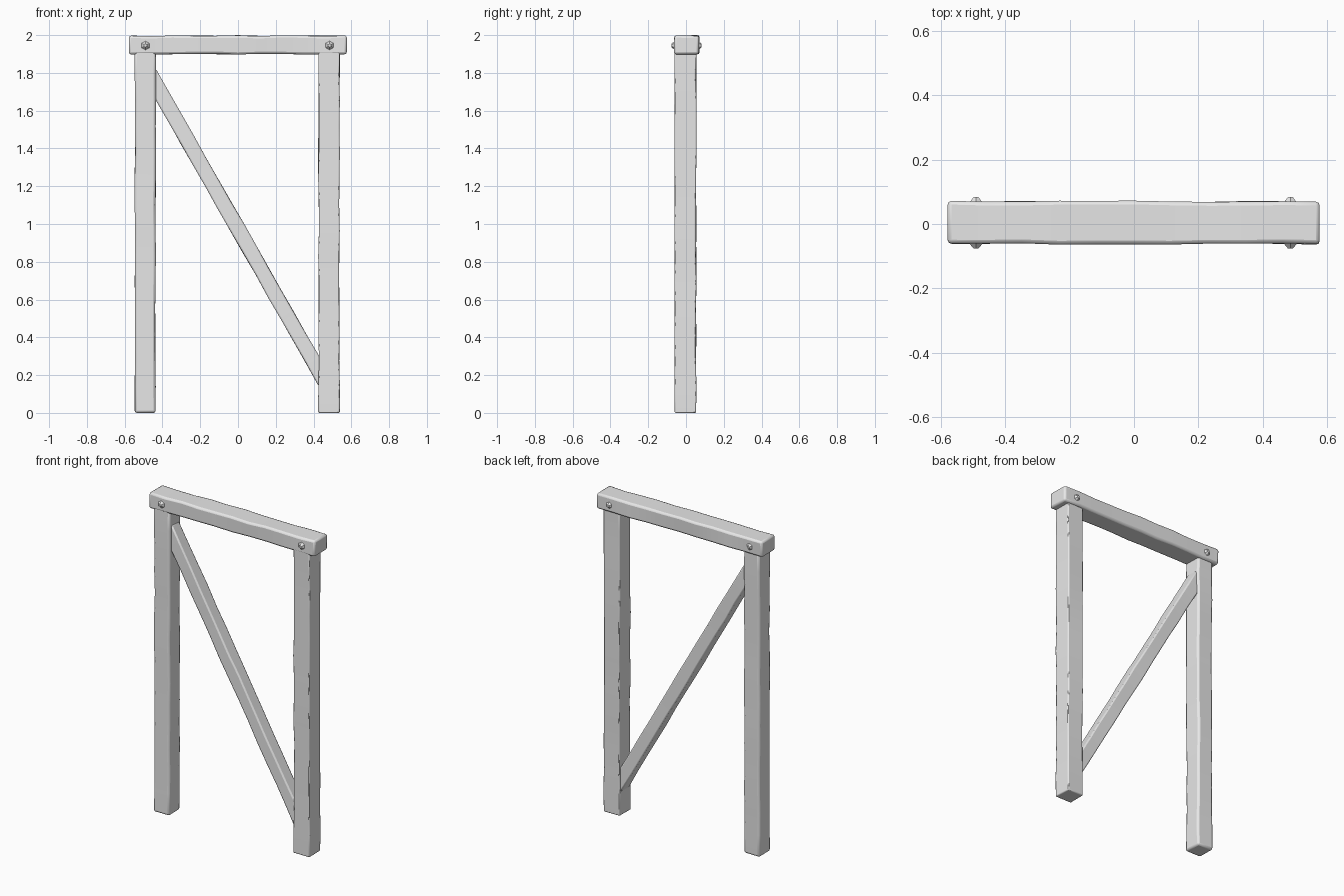
import bpy, bmesh, random
from mathutils import Vector

random.seed(4)
if "Cube" in bpy.data.objects:
    bpy.data.objects.remove(bpy.data.objects["Cube"], do_unlink=True)

grey = bpy.data.materials.new("plain grey wood")
grey.use_nodes = True
colour = (0.8, 0.8, 0.8, 1)
grey.diffuse_color = colour
grey.node_tree.nodes["Principled BSDF"].inputs["Base Color"].default_value = colour


def finish(name, bm):
    bmesh.ops.recalc_face_normals(bm, faces=bm.faces)
    mesh = bpy.data.meshes.new(name)
    bm.to_mesh(mesh)
    bm.free()
    mesh.materials.append(grey)
    ob = bpy.data.objects.new(name, mesh)
    bpy.context.collection.objects.link(ob)
    bpy.ops.object.select_all(action="DESELECT")
    ob.select_set(True)
    bpy.context.view_layer.objects.active = ob
    bpy.ops.object.shade_smooth_by_angle(angle=0.6)
    return ob


def timber(name, start, end, width, depth, rings, wobble, bevel):
    """Rough-hewn square timber between two points in the xz plane."""
    a, b = Vector(start), Vector(end)
    side = (b - a).normalized().cross(Vector((0, 1, 0)))
    across = Vector((0, 1, 0))
    bm = bmesh.new()
    previous = None
    for i in range(rings + 1):
        centre = a.lerp(b, i / rings)
        ring = []
        for s, t in ((-1, -1), (1, -1), (1, 1), (-1, 1)):
            # corners are only worn inward
            u = s * (width / 2 - random.uniform(0, wobble))
            v = t * (depth / 2 - random.uniform(0, wobble))
            ring.append(bm.verts.new(centre + side * u + across * v))
        if previous:
            for k in range(4):
                n = (k + 1) % 4
                bm.faces.new((previous[k], previous[n], ring[n], ring[k]))
        if i in (0, rings):
            bm.faces.new(ring)
        previous = ring
    ob = finish(name, bm)
    mod = ob.modifiers.new("worn edges", "BEVEL")
    mod.width = bevel
    mod.segments = 2
    mod.limit_method = "ANGLE"
    mod.angle_limit = 0.8
    return ob


# Posts
timber("right_post", (-0.491, -0.003, 0), (-0.491, -0.003, 1.93), 0.114, 0.118, 14, 0.005, 0.012)
timber("left_post", (0.482, -0.003, 0), (0.482, -0.003, 1.93), 0.116, 0.118, 14, 0.005, 0.006)

# Top beam
timber("top_beam", (-0.578, 0.004, 1.948), (0.576, 0.004, 1.948), 0.104, 0.138, 10, 0.006, 0.012)

# Diagonal brace, ends buried in the posts
timber("diagonal_brace", (-0.47, 0, 1.80), (0.46, 0, 0.165), 0.084, 0.085, 14, 0.004, 0.008)

# Faceted peg heads on both faces of the beam
for label, x in (("right", -0.49), ("left", 0.485)):
    for face, y, tip in (("front", -0.05, -0.076), ("back", 0.055, 0.083)):
        bm = bmesh.new()
        made = bmesh.ops.create_cone(bm, cap_ends=True, segments=6, radius1=0.034,
                                     radius2=0.009, depth=1)
        for v in made["verts"]:
            px, py, pz = v.co
            v.co = (x + px, y + (tip - y) * (pz + 0.5), 1.945 + py)
        finish(f"{label}_{face}_peg", bm)
